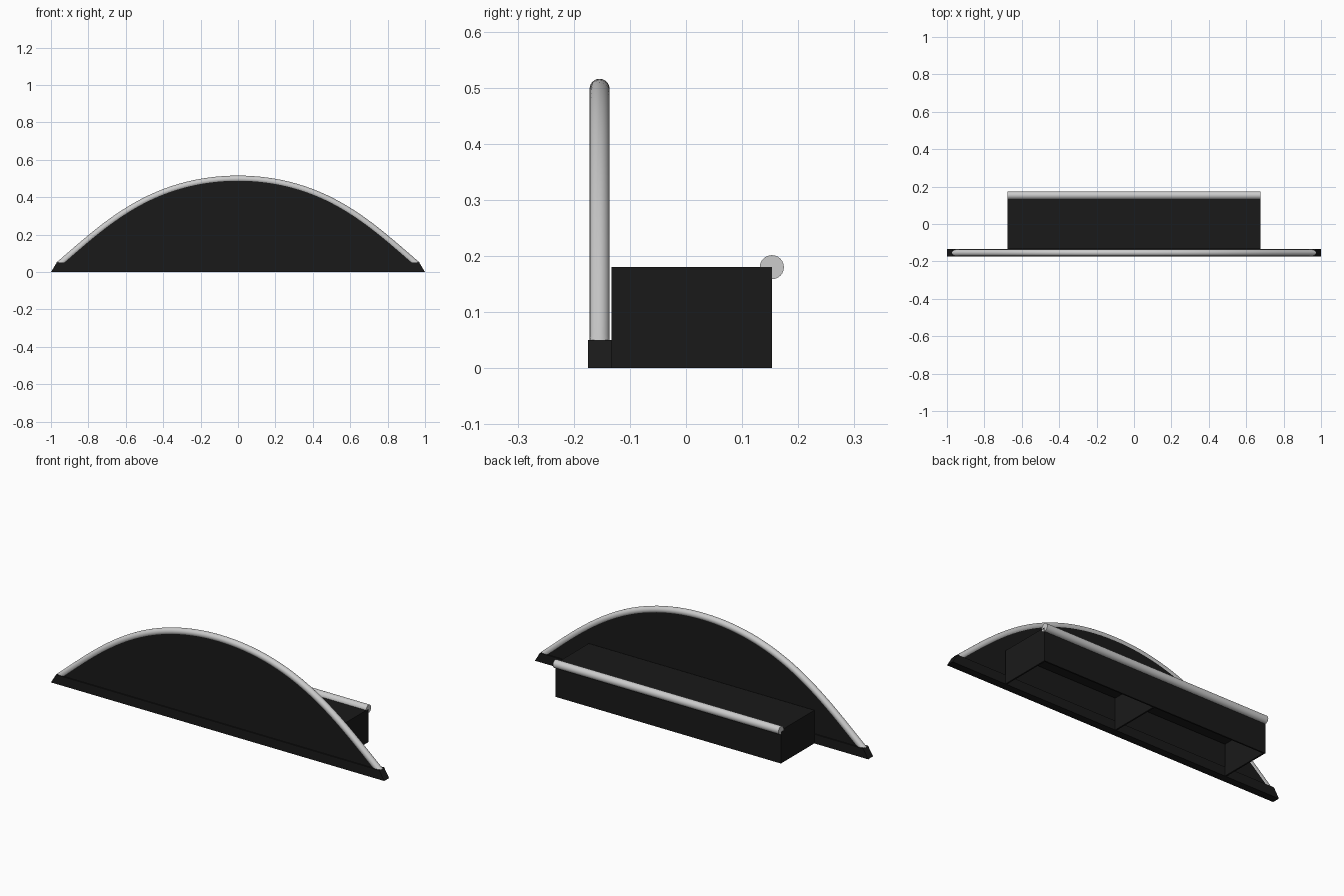
import bpy, bmesh, math
from mathutils import Vector

if "Cube" in bpy.data.objects:
    bpy.data.objects.remove(bpy.data.objects["Cube"])

black = bpy.data.materials.new("black")
black.diffuse_color = (0.01, 0.01, 0.01, 1)
black.use_nodes = True
black.node_tree.nodes["Principled BSDF"].inputs["Base Color"].default_value = black.diffuse_color
Y = -0.154          # centre plane of the arched panel
HALF = 0.945        # half span of the arch at the base strip


def arch(x):
    t = (x / HALF) ** 2
    return 0.498 - 0.448 * (0.85 * t + 0.4 * t ** 2 - 0.25 * t ** 3)


def finish(name, bm, mat=None, smooth=False):
    bmesh.ops.recalc_face_normals(bm, faces=bm.faces[:])
    me = bpy.data.meshes.new(name)
    bm.to_mesh(me)
    bm.free()
    ob = bpy.data.objects.new(name, me)
    bpy.context.collection.objects.link(ob)
    if mat:
        me.materials.append(mat)
    if smooth:
        bpy.ops.object.select_all(action='DESELECT')
        ob.select_set(True)
        bpy.context.view_layer.objects.active = ob
        bpy.ops.object.shade_smooth_by_angle(angle=math.radians(40))
    return ob


def slab(name, profile, y0, y1):
    bm = bmesh.new()
    f = bm.faces.new([bm.verts.new((x, y0, z)) for x, z in profile])
    ext = bmesh.ops.extrude_face_region(bm, geom=[f])
    bmesh.ops.translate(bm, vec=(0, y1 - y0, 0),
                        verts=[v for v in ext['geom'] if isinstance(v, bmesh.types.BMVert)])
    return finish(name, bm, black)


def board(name, x0, x1, y0, y1, z0, z1):
    return slab(name, [(x0, z0), (x1, z0), (x1, z1), (x0, z1)], y0, y1)


def tube(name, path, across, r, n=24, cut=None):
    bm = bmesh.new()
    rings = []
    for i, p in enumerate(path):
        d = (path[min(i + 1, len(path) - 1)] - path[max(i - 1, 0)]).normalized()
        nrm = d.cross(across)
        rings.append([bm.verts.new(p + r * (math.cos(a) * across + math.sin(a) * nrm))
                      for a in (2 * math.pi * k / n for k in range(n))])
    for a, b in zip(rings, rings[1:]):
        for k in range(n):
            bm.faces.new((a[k], a[(k + 1) % n], b[(k + 1) % n], b[k]))
    bm.faces.new(rings[0])
    bm.faces.new(rings[-1])
    # trim the ends level where they meet the base strip
    if cut is not None:
        bmesh.ops.bisect_plane(bm, geom=bm.verts[:] + bm.edges[:] + bm.faces[:],
                               plane_co=(0, 0, cut), plane_no=(0, 0, 1), clear_inner=True)
        bmesh.ops.holes_fill(bm, edges=[e for e in bm.edges if e.is_boundary])
    return finish(name, bm, None, True)


# arched front panel and its base strip
N = 48
xs = [HALF * (2 * i / N - 1) for i in range(N + 1)]
slab("arched_panel", [(x, arch(x)) for x in xs], Y - 0.0147, Y + 0.0147)
slab("base_strip", [(-1, 0), (1, 0), (0.97, 0.05), (-0.97, 0.05)], -0.175, -0.133)

# round trim following the arch
ends = HALF + 0.06
path = [Vector((x, Y, arch(x))) for x in [-ends] + xs + [ends]]
tube("arch_trim", path, Vector((0, 1, 0)), 0.0178, cut=0.05)

# open-bottomed shelf box behind the panel
W, T = 0.677, 0.008
board("shelf_top", -W, W, -0.133, 0.153, 0.18 - T, 0.18)
board("shelf_back", -W, W, 0.153 - T, 0.153, 0, 0.18 - T)
for name, x in (("left_divider", -W), ("middle_divider", -T / 2), ("right_divider", W - T)):
    board(name, x, x + T, -0.133, 0.153 - T, 0, 0.18 - T)

# round rail along the rear top edge
tube("rear_rail", [Vector((-W, 0.153, 0.18)), Vector((W, 0.153, 0.18))], Vector((0, 1, 0)), 0.0215)
